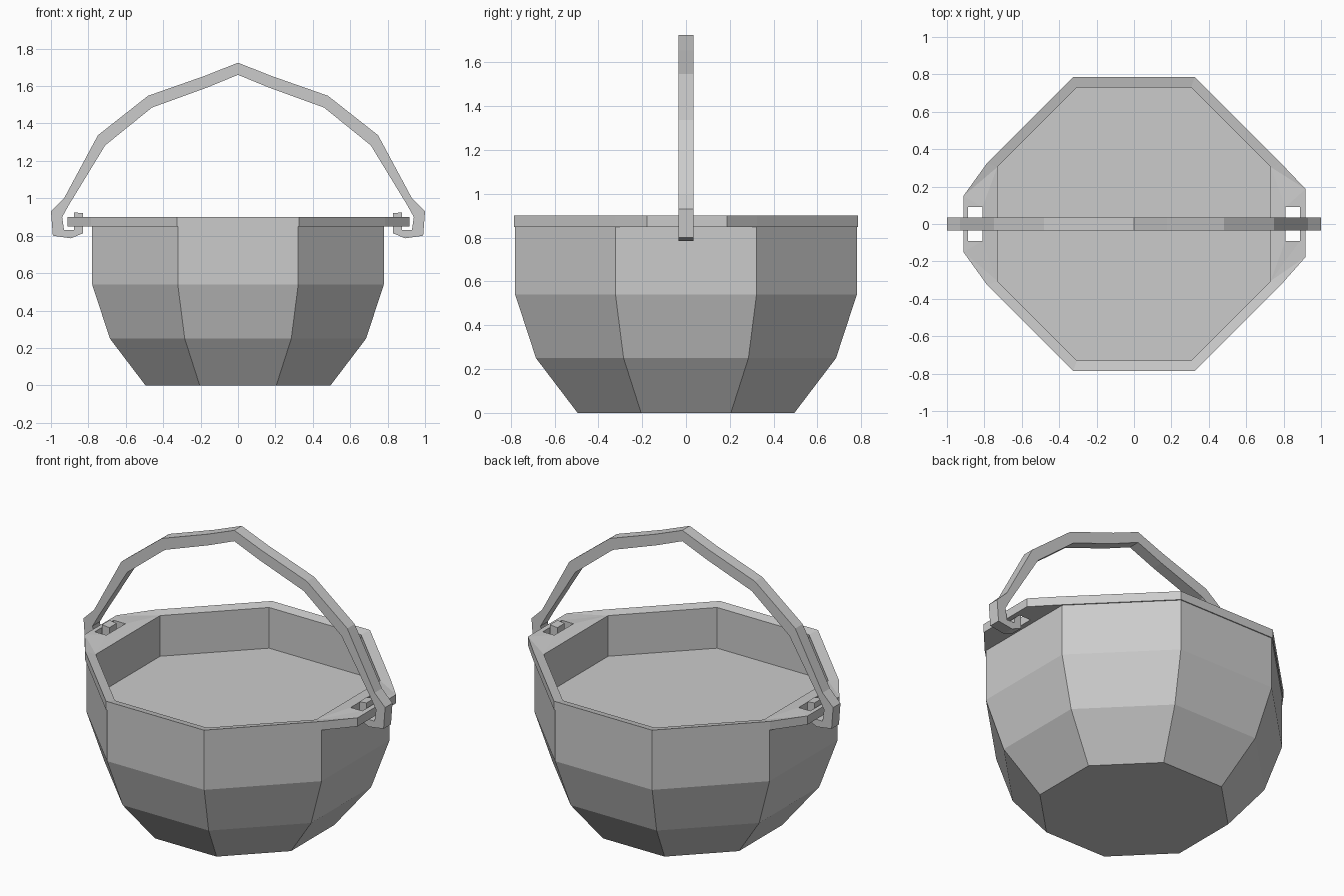
import bpy
import bmesh
from math import pi

cube = bpy.data.objects.get("Cube")
if cube:
    bpy.data.objects.remove(cube, do_unlink=True)

GREY = (0.6, 0.6, 0.6, 1.0)
metal = bpy.data.materials.new("grey_metal")
metal.use_nodes = True
metal.diffuse_color = GREY
metal.node_tree.nodes["Principled BSDF"].inputs["Base Color"].default_value = GREY


def add_object(name, bm):
    """Store a bmesh as a flat shaded object."""
    bmesh.ops.remove_doubles(bm, verts=bm.verts, dist=0.0005)
    bmesh.ops.recalc_face_normals(bm, faces=bm.faces)
    for face in bm.faces:
        face.smooth = False
    mesh = bpy.data.meshes.new(name)
    bm.to_mesh(mesh)
    bm.free()
    mesh.materials.append(metal)
    obj = bpy.data.objects.new(name, mesh)
    bpy.context.collection.objects.link(obj)
    return obj


def octagon(flat, half):
    """Corners of an octagon: distance to its flats and half a flat's length."""
    quarter = [(flat, -half), (flat, half)]
    points = []
    for _ in range(4):
        points += quarter
        quarter = [(-y, x) for x, y in quarter]
    return points


def plate(name, outlines, thickness):
    """Extrude closed outlines (later ones are holes) about the xy plane."""
    curve = bpy.data.curves.new(name + "_outline", "CURVE")
    curve.dimensions = "2D"
    curve.fill_mode = "BOTH"
    curve.extrude = thickness / 2
    for points in outlines:
        spline = curve.splines.new("POLY")
        spline.points.add(len(points) - 1)
        for p, (x, y) in zip(spline.points, points):
            p.co = (x, y, 0, 1)
        spline.use_cyclic_u = True
    temp = bpy.data.objects.new(name + "_outline", curve)
    bpy.context.collection.objects.link(temp)
    graph = bpy.context.evaluated_depsgraph_get()
    mesh = bpy.data.meshes.new_from_object(temp.evaluated_get(graph))
    bm = bmesh.new()
    bm.from_mesh(mesh)
    bpy.data.objects.remove(temp, do_unlink=True)
    bpy.data.curves.remove(curve)
    bpy.data.meshes.remove(mesh)
    return add_object(name, bm)


# Bowl: octagonal rings up the outside, over the lip and down to the inner floor
INNER = (0.73, 0.305)
sections = [(0.495, 0.205, 0), (0.685, 0.285, 0.25), (0.78, 0.322, 0.54),
            (0.78, 0.322, 0.849), (*INNER, 0.849), (*INNER, 0.645)]
bm = bmesh.new()
rings = [[bm.verts.new((x, y, z)) for x, y in octagon(flat, half)]
         for flat, half, z in sections]
for low, high in zip(rings, rings[1:]):
    for i in range(8):
        j = (i + 1) % 8
        bm.faces.new((low[i], low[j], high[j], high[i]))
bm.faces.new(rings[0])
bm.faces.new(rings[-1])
add_object("bowl", bm)

# Rim: octagonal band with a slotted tab on each side
outer = octagon(0.786, 0.325)
right_tab = [(0.917, -0.177), (0.917, 0.187)]
left_tab = [(-0.912, 0.15), (-0.912, -0.15)]
outline = outer[:1] + right_tab + outer[1:5] + left_tab + outer[5:]
slots = [[(s * 0.81, -0.09), (s * 0.887, -0.09), (s * 0.887, 0.09), (s * 0.81, 0.09)]
         for s in (-1, 1)]
rim = plate("rim", [outline, octagon(*INNER)] + slots, 0.052)
rim.location.z = 0.875

# The top of the rim falls slightly towards the opening
for v in rim.data.vertices:
    if v.co.z > 0 and max(abs(v.co.x), abs(v.co.y)) < INNER[0] + 0.01:
        v.co.z -= 0.012

# Handle: faceted arch whose ends hook up through the slots
outer_side = [(0.176, 1.655), (0.481, 1.548), (0.749, 1.337), (0.93, 1.0),
              (1.0, 0.93), (0.99, 0.8), (0.893, 0.786), (0.829, 0.813),
              (0.829, 0.92)]
inner_side = [(0.877, 0.925), (0.877, 0.83), (0.93, 0.83), (0.94, 0.9),
              (0.902, 0.968), (0.71, 1.283), (0.46, 1.485), (0.165, 1.592)]
half = outer_side + inner_side
mirrored = [(-x, z) for x, z in reversed(half)]
handle = plate("handle", [[(0, 1.725)] + half + [(0, 1.66)] + mirrored], 0.07)
handle.rotation_euler.x = pi / 2
